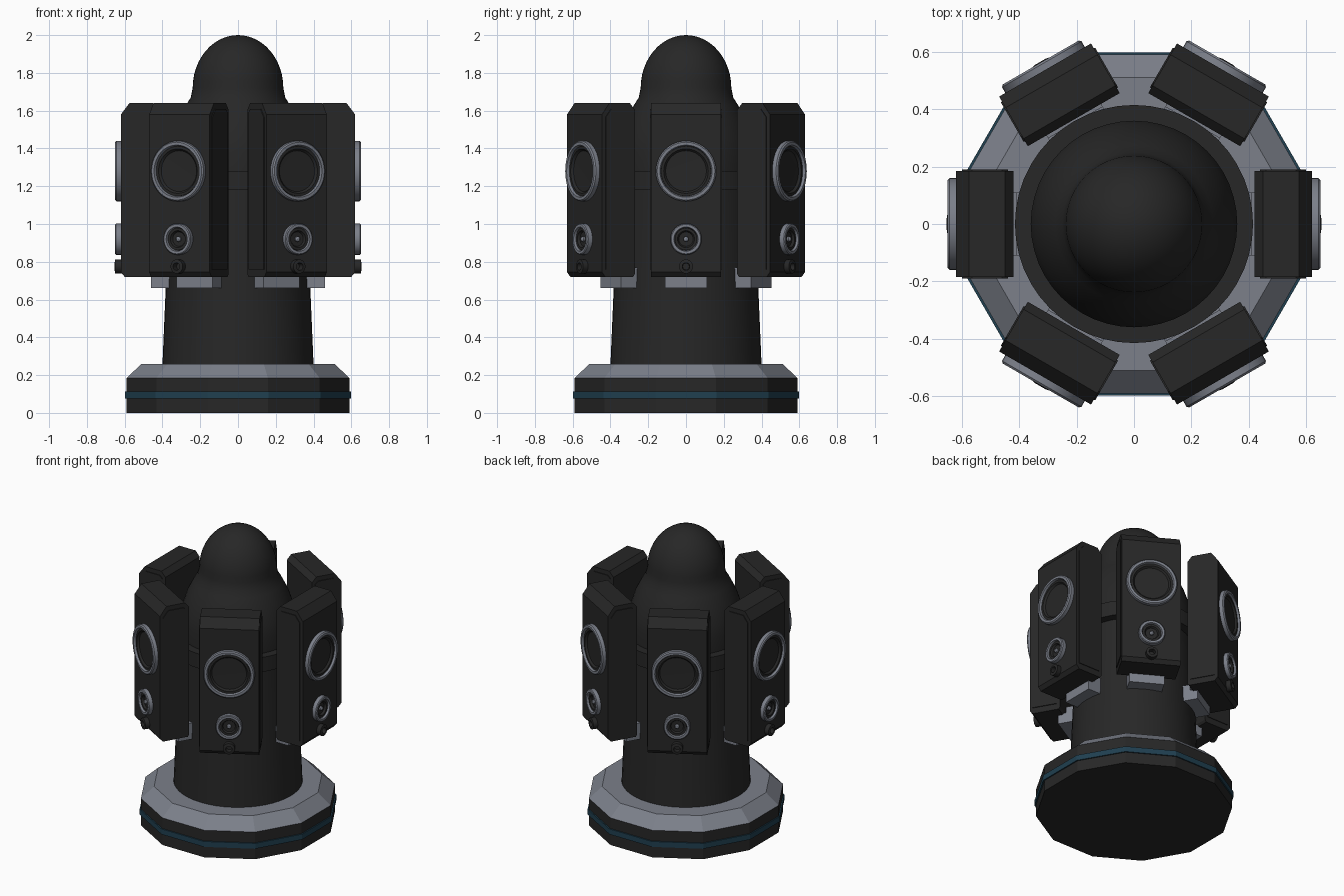
import bpy, bmesh, math
from mathutils import Matrix

cube = bpy.data.objects.get("Cube")
if cube:
    bpy.data.objects.remove(cube, do_unlink=True)


def material(name, rgb):
    m = bpy.data.materials.new(name)
    m.use_nodes = True
    m.diffuse_color = (*rgb, 1)
    bsdf = next(n for n in m.node_tree.nodes if n.type == 'BSDF_PRINCIPLED')
    bsdf.inputs["Base Color"].default_value = (*rgb, 1)
    return m


DARK = material("charcoal", (0.02, 0.02, 0.02))
GREY = material("steel_grey", (0.2, 0.215, 0.255))
TEAL = material("dark_teal", (0.014, 0.05, 0.08))
TO_X = Matrix.Rotation(math.radians(90), 4, 'Y')   # turns the z axis onto +x


def mesh_from(bm, name, mat):
    bmesh.ops.remove_doubles(bm, verts=bm.verts, dist=1e-5)
    bmesh.ops.recalc_face_normals(bm, faces=bm.faces)
    me = bpy.data.meshes.new(name)
    bm.to_mesh(me)
    bm.free()
    me.materials.append(mat)
    return me


def place(name, me, angle=0.0):
    ob = bpy.data.objects.new(name, me)
    ob.rotation_euler.z = angle
    bpy.context.collection.objects.link(ob)
    return ob


def smooth(ob):
    bpy.ops.object.select_all(action='DESELECT')
    ob.select_set(True)
    bpy.context.view_layer.objects.active = ob
    bpy.ops.object.shade_smooth_by_angle(angle=math.radians(28))


def lathe(name, profile, mat, segs=48, offset=0.0, matrix=None, closed=False):
    """Revolve (radius, height) points around z."""
    bm = bmesh.new()
    rings = []
    for r, z in profile:
        angs = [offset + 2 * math.pi * i / segs for i in range(segs)]
        rings.append([bm.verts.new((r * math.cos(a), r * math.sin(a), z)) for a in angs])
    pairs = list(zip(rings, rings[1:]))
    if closed:
        pairs.append((rings[-1], rings[0]))
    for lo, hi in pairs:
        for i in range(segs):
            j = (i + 1) % segs
            bm.faces.new((lo[i], lo[j], hi[j], hi[i]))
    if not closed:
        for ring, (r, z) in ((rings[0], profile[0]), (rings[-1], profile[-1])):
            if r > 0:
                bm.faces.new(ring)
    if matrix:
        bm.transform(matrix)
    return mesh_from(bm, name, mat)


def extrude_y(name, profile, y0, y1, mat):
    """Extrude an (x, z) outline from y0 to y1."""
    bm = bmesh.new()
    face = bm.faces.new([bm.verts.new((x, y0, z)) for x, z in profile])
    out = bmesh.ops.extrude_face_region(bm, geom=[face])
    verts = [v for v in out["geom"] if isinstance(v, bmesh.types.BMVert)]
    bmesh.ops.translate(bm, verts=verts, vec=(0, y1 - y0, 0))
    return mesh_from(bm, name, mat)


# Twelve-sided base, sized by its flat-to-flat half width
K = 1 / math.cos(math.pi / 12)


def base_layer(name, profile, mat):
    pts = [(r * K, z) for r, z in profile]
    place(name, lathe(name, pts, mat, segs=12, offset=math.pi / 12))


base_layer("base_plinth", [(0.59, 0), (0.59, 0.185)], DARK)
base_layer("base_stripe", [(0.598, 0.075), (0.598, 0.112)], TEAL)
base_layer("base_top", [(0.59, 0.185), (0.51, 0.26)], GREY)

# Central column, collar, shoulder and dome
smooth(place("column", lathe("column", [(0.4, 0.255), (0.36, 1.2)], DARK)))
smooth(place("collar", lathe("collar", [(0.415, 1.18), (0.415, 1.28)], DARK)))
shoulder = [(0.36, 1.27), (0.36, 1.38), (0.345, 1.46), (0.315, 1.55), (0.275, 1.63),
            (0.25, 1.67), (0.24, 1.72)]
dome = [(0.24 * math.cos(t), 1.72 + 0.28 * math.sin(t))
        for t in (math.pi / 2 * i / 12 for i in range(1, 13))]
dome[-1] = (0, 2.0)
smooth(place("shoulder_and_dome", lathe("shoulder_and_dome", shoulder + dome, DARK)))


# Speaker parts, made once facing +x
def on_front(z):
    return Matrix.Translation((0, 0, z)) @ TO_X


body = [(0.42, 0.735), (0.43, 0.72), (0.60, 0.72), (0.62, 0.745), (0.62, 1.58),
        (0.575, 1.64), (0.45, 1.64), (0.42, 1.605)]
panel = [(0.44, 0.76), (0.60, 0.76), (0.60, 1.565), (0.565, 1.61), (0.46, 1.61), (0.44, 1.59)]
foot = [(0.36, 0.66), (0.46, 0.66), (0.46, 0.73), (0.41, 0.73), (0.41, 0.77), (0.36, 0.77)]

parts = {
    "body": extrude_y("body", body, -0.185, 0.185, DARK),
    "left_side_panel": extrude_y("left_side_panel", panel, 0.184, 0.19, DARK),
    "right_side_panel": extrude_y("right_side_panel", panel, -0.19, -0.184, DARK),
    "bracket": extrude_y("bracket", foot, -0.11, 0.11, GREY),
}
round_parts = {
    "woofer_ring": lathe("woofer_ring", [(0.16, 0.615), (0.16, 0.643), (0.153, 0.65),
                         (0.138, 0.65), (0.128, 0.615)], GREY, 40, 0, on_front(1.28), True),
    "woofer_cone": lathe("woofer_cone", [(0.133, 0.615), (0.132, 0.637), (0.118, 0.637),
                         (0.108, 0.625), (0, 0.623)], DARK, 40, 0, on_front(1.28)),
    "tweeter_ring": lathe("tweeter_ring", [(0.083, 0.615), (0.083, 0.645), (0.078, 0.65),
                          (0.064, 0.65), (0.058, 0.615)], GREY, 32, 0, on_front(0.92), True),
    "tweeter_cone": lathe("tweeter_cone", [(0.06, 0.615), (0.059, 0.638), (0.045, 0.638),
                          (0.038, 0.625), (0, 0.623)], DARK, 32, 0, on_front(0.92)),
    "tweeter_tip": lathe("tweeter_tip", [(0.014, 0.62), (0.014, 0.634), (0.008, 0.64),
                         (0, 0.642)], GREY, 16, 0, on_front(0.92)),
    "bass_port": lathe("bass_port", [(0.037, 0.61), (0.037, 0.65), (0.02, 0.653),
                       (0.017, 0.61)], DARK, 24, 0, on_front(0.775), True),
}

# Six speakers around the column
for n in range(6):
    angle = math.radians(60 * n)
    for name, me in {**parts, **round_parts}.items():
        ob = place(f"speaker_{n + 1}_{name}", me, angle)
        if n == 0 and name in round_parts:
            smooth(ob)
